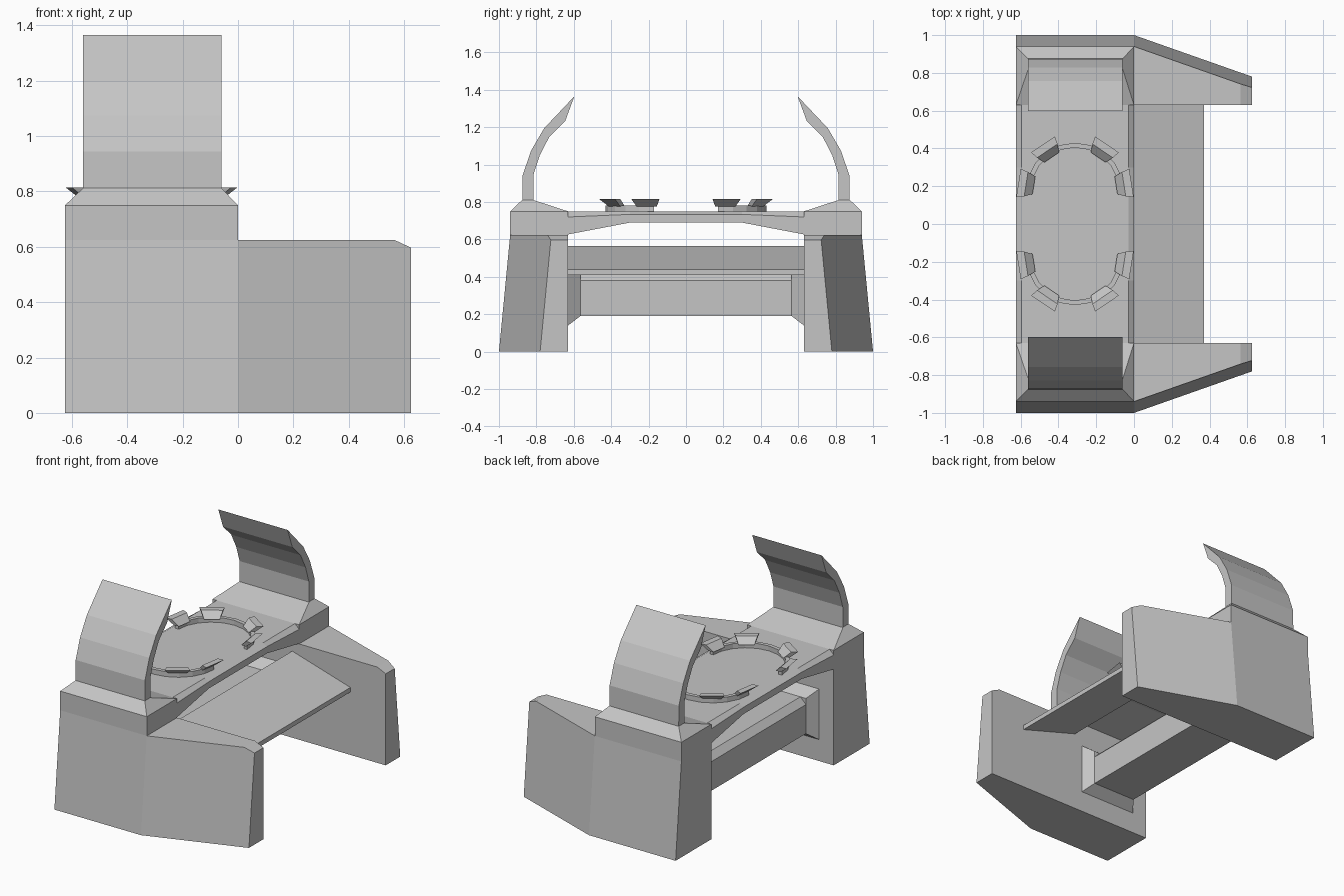
import bpy, bmesh
from math import sin, cos, radians

cube = bpy.data.objects.get("Cube")
if cube:
    bpy.data.objects.remove(cube, do_unlink=True)

grey = bpy.data.materials.new("light_grey")
grey.use_nodes = True
COLOUR = (0.56, 0.56, 0.56, 1)
grey.diffuse_color = COLOUR
grey.node_tree.nodes["Principled BSDF"].inputs["Base Color"].default_value = COLOUR

BACK, MID, INNER = -0.625, -0.3125, 0.63


def loft(name, rings, mirror_axes=""):
    """Skin equal-length point rings, cap both ends, optionally mirror."""
    bm = bmesh.new()
    loops = [[bm.verts.new(p) for p in ring] for ring in rings]
    for a, b in zip(loops, loops[1:]):
        for i in range(len(a)):
            j = (i + 1) % len(a)
            bm.faces.new((a[i], a[j], b[j], b[i]))
    bm.faces.new(loops[0])
    bm.faces.new(loops[-1])
    bmesh.ops.recalc_face_normals(bm, faces=bm.faces)
    mesh = bpy.data.meshes.new(name)
    bm.to_mesh(mesh)
    bm.free()
    mesh.materials.append(grey)
    obj = bpy.data.objects.new(name, mesh)
    bpy.context.scene.collection.objects.link(obj)
    if mirror_axes:
        obj.location.x = MID if "x" in mirror_axes else 0
        mod = obj.modifiers.new("mirror", "MIRROR")
        mod.use_axis = ("x" in mirror_axes, "y" in mirror_axes, False)
        mod.use_mirror_merge = False
    return obj


def rect(x0, x1, y0, y1, z):
    return [(x0, y0, z), (x1, y0, z), (x1, y1, z), (x0, y1, z)]


# Pedestal blocks with their sloped caps
loft("pedestal", [rect(BACK, 0, INNER, 1, 0),
                  rect(BACK, 0, INNER, 0.94, 0.625),
                  rect(BACK, 0, INNER, 0.94, 0.75),
                  rect(-0.56, -0.06, 0.82, 0.875, 0.812)], "y")

# Tapering side wings
wing = []
for x, top in ((0, 0.625), (0.565, 0.625), (0.625, 0.597)):
    outer = 1 - 0.352 * x
    wing.append([(x, INNER, 0), (x, outer, 0),
                 (x, outer - 0.096 * top, top), (x, INNER, top)])
loft("wing", wing, "y")

# Curved upright fins
fin = [(0.875, 0.81), (0.873, 0.945), (0.828, 1.075), (0.758, 1.195), (0.597, 1.365),
       (0.645, 1.235), (0.73, 1.15), (0.782, 1.05), (0.816, 0.945), (0.816, 0.81)]
loft("fin", [[(x, y, z) for y, z in fin] for x in (-0.56, -0.06)], "y")

# Arched deck with chamfered long edges
deck = []
for y in (-INNER, -0.3, 0.3, INNER):
    low, side = (0.69, 0.734) if abs(y) < 0.5 else (0.627, 0.72)
    deck.append([(BACK, y, low), (0, y, low), (0, y, side),
                 (-0.03, y, 0.75), (-0.595, y, 0.75), (BACK, y, side)])
loft("deck", deck)

# Sloping front panel
panel = [(-0.05, 0.565), (0.37, 0.44), (0.37, 0.41), (-0.05, 0.535)]
loft("panel", [[(x, y, z) for x, z in panel] for y in (-INNER, INNER)])

# Cross beam and its flared end collars
beam = [(-0.47, 0.19), (-0.155, 0.19), (-0.155, 0.38),
        (-0.195, 0.42), (-0.43, 0.42), (-0.47, 0.38)]
loft("beam", [[(x, y, z) for x, z in beam] for y in (-0.6, 0.6)])


def collar_ring(y, grow):
    x0, x1, z0, z1 = -0.47 - grow, -0.155 + grow, 0.19 - grow, 0.42 + grow
    return [(x0, y, z0), (x1, y, z0), (x1, y, z1), (x0, y, z1)]


loft("beam_collar", [collar_ring(0.565, 0), collar_ring(INNER, 0.05)], "y")


# Half rings and flared claws on the deck
def polar(radius, degrees, z):
    a = radians(degrees)
    return (radius * cos(a), 0.17 + radius * sin(a), z)


ring = []
for step in range(6):
    deg = 90 - 18 * step
    ring.append([polar(0.235, deg, 0.745), polar(0.26, deg, 0.745),
                 polar(0.26, deg, 0.782), polar(0.235, deg, 0.782)])
loft("deck_ring", ring, "xy")

for name, centre in (("side_claw", 9), ("end_claw", 56)):
    levels = []
    for r0, r1, z, half in ((0.225, 0.26, 0.775, 12), (0.27, 0.312, 0.815, 14)):
        levels.append([polar(r0, centre - half, z), polar(r1, centre - half, z),
                       polar(r1, centre + half, z), polar(r0, centre + half, z)])
    loft(name, levels, "xy")
